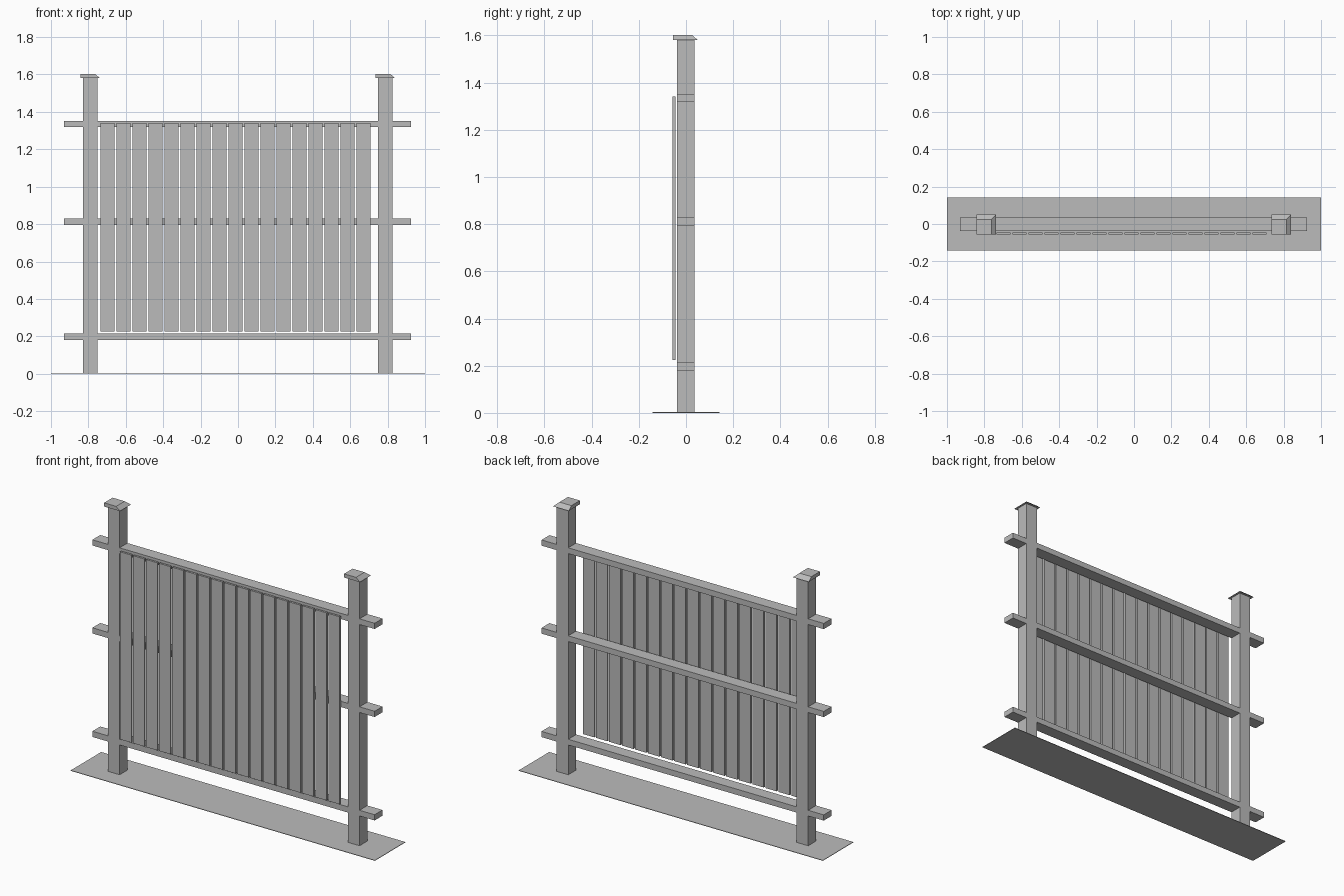
import bpy
import bmesh

cube = bpy.data.objects.get("Cube")
if cube:
    bpy.data.objects.remove(cube, do_unlink=True)

grey = bpy.data.materials.new("plain grey")
grey.use_nodes = True
colour = (0.5, 0.5, 0.5, 1)
grey.diffuse_color = colour
grey.node_tree.nodes["Principled BSDF"].inputs["Base Color"].default_value = colour


def box(name, x, y, z, slope=0):
    """Box from (min, max) ranges; slope pulls in the top on the +x and +y sides."""
    bm = bmesh.new()
    bmesh.ops.create_cube(bm, size=1)
    for v in bm.verts:
        i, j, k = (int(c > 0) for c in v.co)
        v.co = (x[i] - slope * i * k, y[j] - slope * j * k, z[k])
    mesh = bpy.data.meshes.new(name)
    bm.to_mesh(mesh)
    bm.free()
    mesh.materials.append(grey)
    obj = bpy.data.objects.new(name, mesh)
    bpy.context.collection.objects.link(obj)
    return obj


# Thin ground strip
box("ground_strip", (-1, 1), (-0.143, 0.143), (0, 0.003))

# Posts with caps, sloped on two sides
depth = (-0.038, 0.036)
for side, x in (("right", -0.829), ("left", 0.749)):
    box(f"{side}_post", (x, x + 0.077), depth, (0, 1.58))
    box(f"{side}_post_cap", (x - 0.013, x + 0.091), (-0.055, 0.05),
        (1.58, 1.602), slope=0.025)

# Horizontal rails
for name, z in (("bottom", 0.18), ("middle", 0.795), ("top", 1.318)):
    box(f"{name}_rail", (-0.931, 0.925), depth, (z, z + 0.034))

# Vertical boards, set just ahead of the rails
for n in range(17):
    x = -0.736 + n * 0.0856
    box(f"board_{n + 1}", (x, x + 0.075), (-0.057, -0.045), (0.225, 1.34))
